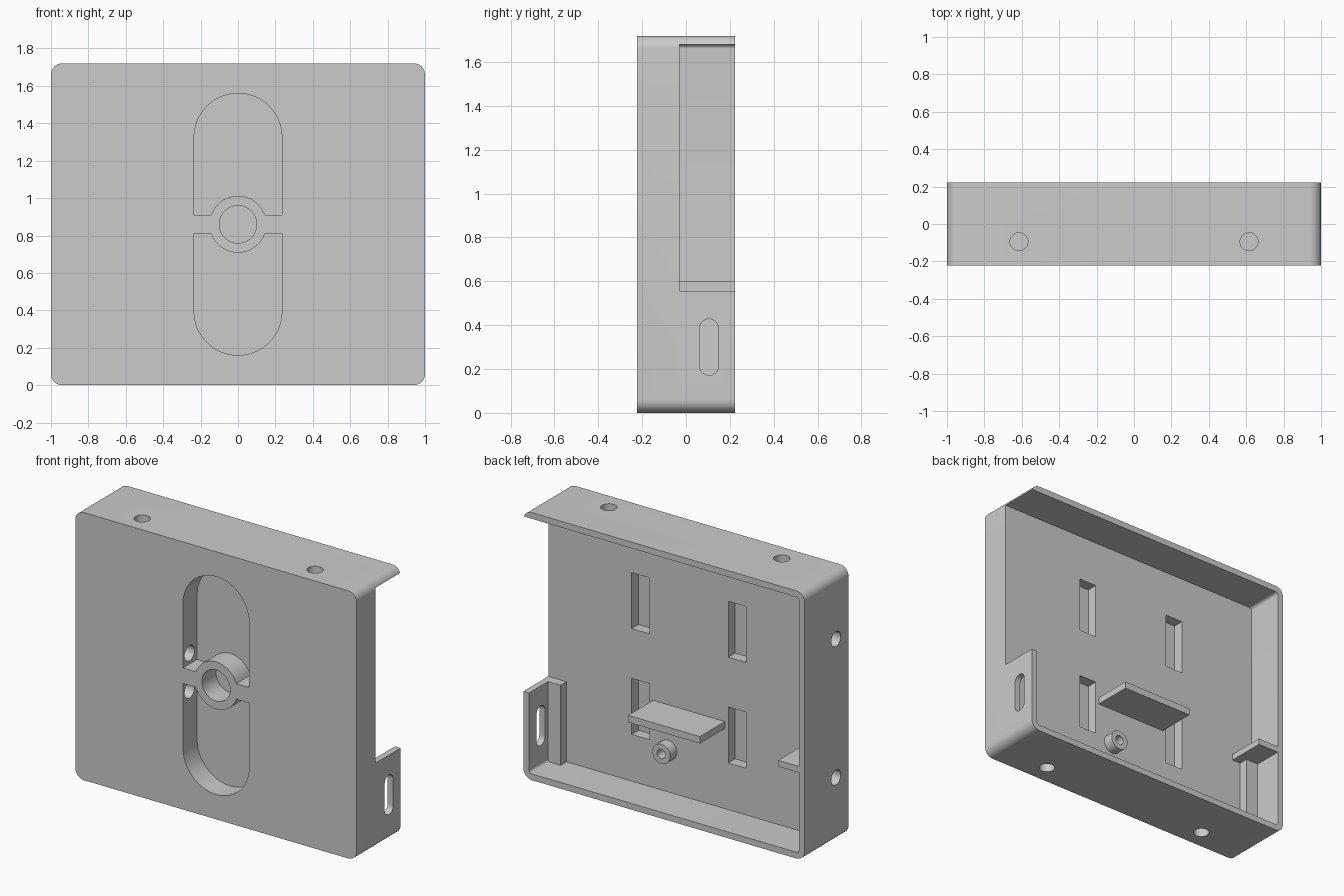
import bpy
from math import cos, sin, pi, asin

if "Cube" in bpy.data.objects:
    bpy.data.objects.remove(bpy.data.objects["Cube"], do_unlink=True)

FRONT, BACK, DECK = -0.223, 0.223, -0.03   # depth positions
HALF_X, MID_Z, WALL = 1.0, 0.86, 0.04
STEPS = 24

grey = bpy.data.materials.new("light_grey_plastic")
grey.use_nodes = True
grey.diffuse_color = (0.6, 0.6, 0.6, 1)
grey.node_tree.nodes["Principled BSDF"].inputs["Base Color"].default_value = (0.6, 0.6, 0.6, 1)


def arc(cx, cy, r, a0, a1, n=STEPS):
    return [(cx + r * cos(a0 + (a1 - a0) * i / n), cy + r * sin(a0 + (a1 - a0) * i / n))
            for i in range(n + 1)]


def prism(name, pts, lo, hi, axis="y"):
    """Extrude a closed outline along one axis."""
    place = {"x": lambda p, d: (d, p[0], p[1]),
             "y": lambda p, d: (p[0], d, p[1]),
             "z": lambda p, d: (p[0], p[1], d)}[axis]
    n = len(pts)
    verts = [place(p, d) for d in (lo, hi) for p in pts]
    faces = [list(range(n))[::-1], list(range(n, 2 * n))]
    faces += [[i, (i + 1) % n, n + (i + 1) % n, n + i] for i in range(n)]
    mesh = bpy.data.meshes.new(name)
    mesh.from_pydata(verts, [], faces)
    obj = bpy.data.objects.new(name, mesh)
    bpy.context.collection.objects.link(obj)
    mesh.materials.append(grey)
    select(obj)
    bpy.ops.object.mode_set(mode="EDIT")
    bpy.ops.mesh.select_all(action="SELECT")
    bpy.ops.mesh.normals_make_consistent(inside=False)
    bpy.ops.object.mode_set(mode="OBJECT")
    return obj


def select(obj):
    bpy.ops.object.select_all(action="DESELECT")
    obj.select_set(True)
    bpy.context.view_layer.objects.active = obj


def rounded(hx, hz, r):
    pts = []
    for k, (sx, sz) in enumerate([(1, 1), (-1, 1), (-1, -1), (1, -1)]):
        pts += arc(sx * (hx - r), MID_Z + sz * (hz - r), r, k * pi / 2, (k + 1) * pi / 2, 10)
    return pts


def box(name, x0, x1, y0, y1, z0, z1):
    return prism(name, [(x0, z0), (x1, z0), (x1, z1), (x0, z1)], y0, y1)


def disc(cx, cy, r):
    return arc(cx, cy, r, 0, 2 * pi, 2 * STEPS)[:-1]


def cut(obj, cutter):
    cutter.hide_render = True
    mod = obj.modifiers.new("cut", "BOOLEAN")
    mod.operation, mod.solver, mod.object = "DIFFERENCE", "EXACT", cutter
    select(obj)
    bpy.ops.object.modifier_apply(modifier=mod.name)
    bpy.data.objects.remove(cutter, do_unlink=True)


def smooth(obj):
    select(obj)
    bpy.ops.object.shade_smooth_by_angle(angle=pi / 6)


# Housing shell, open at the back
housing = prism("housing", rounded(HALF_X, MID_Z, 0.06), FRONT, BACK)
cut(housing, prism("cavity", rounded(HALF_X - WALL, MID_Z - WALL, 0.02), DECK, 0.4))

# Opening in the left wall, with an oblong slot below it
cut(housing, box("side_opening", 0.93, 1.1, DECK, 0.4, 0.555, 2 * MID_Z - WALL))
cut(housing, prism("oblong", arc(0.105, 0.385, 0.043, 0, pi) + arc(0.105, 0.215, 0.043, pi, 2 * pi),
                   0.9, 1.1, "x"))

# Front recess halves around a central ring and crossbar
R, RING, BAR = 0.235, 0.152, 0.05
a = asin(BAR / RING)
half = arc(0, 0.465, R, 0, pi) + [(-R, BAR)] + arc(0, 0, RING, pi - a, a) + [(R, BAR)]
for s in (1, -1):
    cut(housing, prism("recess", [(x, MID_Z + s * z) for x, z in half], -0.4, -0.08))
cut(housing, prism("ring_bore", disc(0, MID_Z, 0.1), -0.4, -0.08))

for s in (1, -1):
    # Screw holes in the top and bottom
    for z0, z1 in ((-0.1, 0.3), (1.42, 1.9)):
        cut(housing, prism("edge_hole", disc(s * 0.615, -0.095, 0.048), z0, z1, "z"))
    # Holes in the right wall and in the recess wall
    cut(housing, prism("wall_hole", disc(-0.095, MID_Z + s * 0.445, 0.048), -1.1, -0.65, "x"))
    cut(housing, prism("recess_hole", disc(-0.157, MID_Z + s * 0.12, 0.05), -0.45, -0.2, "x"))
    # Rectangular pockets in the deck
    for t in (1, -1):
        x0, x1 = sorted((s * 0.28, s * 0.407))
        z0, z1 = sorted((MID_Z + t * 0.16, MID_Z + t * 0.52))
        cut(housing, box("deck_pocket", x0, x1, -0.1, 0.1, z0, z1))
smooth(housing)

# Shelves and ribs on the deck
sink = DECK - 0.01
box("middle_shelf", -0.255, 0.255, sink, BACK, 0.555, 0.6)
box("corner_shelf", -0.97, -0.81, sink, BACK - 0.002, 0.555, 0.595)
box("left_rib", 0.87, 0.965, sink, 0.03, 0.03, 0.555)
box("right_rib", -0.965, -0.87, sink, 0.03, 0.03, 0.556)

# Hollow screw post
post = prism("screw_post", disc(0.148, 0.31, 0.063), sink, 0.04)
cut(post, prism("post_bore", disc(0.148, 0.31, 0.03), -0.025, 0.1))
smooth(post)
